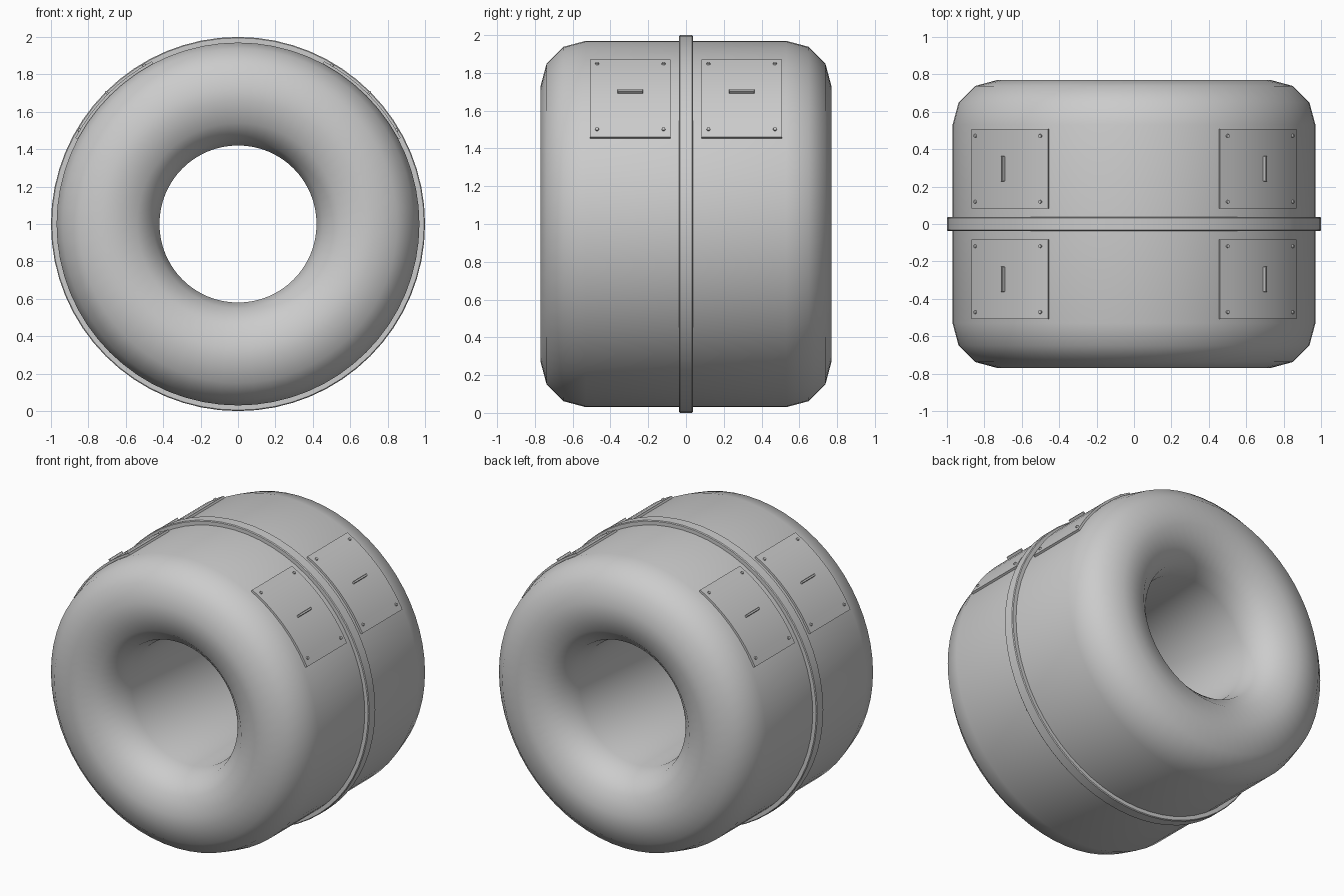
import bpy, bmesh
from math import sin, cos, pi, radians, tau
from mathutils import Matrix, Vector

cube = bpy.data.objects.get("Cube")
if cube:
    bpy.data.objects.remove(cube)

grey = bpy.data.materials.new("light grey metal")
grey.use_nodes = True
COLOUR = (0.6, 0.6, 0.6, 1)
grey.diffuse_color = COLOUR
grey.node_tree.nodes["Principled BSDF"].inputs["Base Color"].default_value = COLOUR

SEGMENTS = 64
OUTER, INNER, HALF, ROUND = 0.97, 0.42, 0.77, 0.24


def polar(r, angle, y):
    """Point at radius r around the horizontal drum axis."""
    return Vector((r * cos(angle), y, 1 + r * sin(angle)))


def finish(name, bm, sharp=None):
    bmesh.ops.recalc_face_normals(bm, faces=bm.faces)
    mesh = bpy.data.meshes.new(name)
    bm.to_mesh(mesh)
    bm.free()
    mesh.materials.append(grey)
    mesh.polygons.foreach_set("use_smooth", [True] * len(mesh.polygons))
    if sharp:
        mesh.set_sharp_from_angle(angle=radians(sharp))
    obj = bpy.data.objects.new(name, mesh)
    bpy.context.collection.objects.link(obj)
    return obj


def lathe(name, profile, sharp=None):
    """Revolve a closed (radius, y) profile around the drum axis."""
    bm = bmesh.new()
    rings = [[bm.verts.new(polar(r, tau * i / SEGMENTS, y)) for r, y in profile]
             for i in range(SEGMENTS)]
    n = len(profile)
    for i in range(SEGMENTS):
        a, b = rings[i], rings[(i + 1) % SEGMENTS]
        for j in range(n):
            k = (j + 1) % n
            bm.faces.new((a[j], a[k], b[k], b[j]))
    return finish(name, bm, sharp)


# Drum shell: rectangular section with four rounded corners
corners = [(OUTER - ROUND, HALF - ROUND, 0), (INNER + ROUND, HALF - ROUND, 90),
           (INNER + ROUND, ROUND - HALF, 180), (OUTER - ROUND, ROUND - HALF, 270)]
section = [(r + ROUND * cos(radians(start + step)), y + ROUND * sin(radians(start + step)))
           for r, y, start in corners for step in (0, 30, 60, 90)]
lathe("drum_shell", section)

# Raised central flange with softened edges
W, C = 0.037, 0.005
lathe("centre_flange", [(0.95, -W), (1 - C, -W), (1, C - W),
                        (1, W - C), (1 - C, W), (0.95, W)], 30)


def curved_plate(name, a0, a1, y0, y1, r0, r1, steps=8):
    bm = bmesh.new()
    rows = []
    for i in range(steps + 1):
        a = a0 + (a1 - a0) * i / steps
        rows.append([bm.verts.new(polar(r, a, y))
                     for r, y in ((r0, y0), (r1, y0), (r1, y1), (r0, y1))])
    for a, b in zip(rows, rows[1:]):
        for j in range(4):
            k = (j + 1) % 4
            bm.faces.new((a[j], a[k], b[k], b[j]))
    bm.faces.new(rows[0])
    bm.faces.new(rows[-1])
    return finish(name, bm, 30)


def outward(angle, r, y):
    """Frame whose z axis points away from the drum axis."""
    return Matrix.Translation(polar(r, angle, y)) @ Matrix.Rotation(pi / 2 - angle, 4, 'Y')


# Four access panels, each with a grip and corner screws
for side, mid in (("left", radians(45)), ("right", radians(135))):
    for end, sign in (("back", 1), ("front", -1)):
        tag = f"{end}_{side}"
        yc = sign * 0.295
        half_angle = radians(17.1)
        curved_plate("panel_" + tag, mid - half_angle, mid + half_angle,
                     yc - 0.212, yc + 0.212, 0.96, 0.984)

        bm = bmesh.new()
        bmesh.ops.create_cube(bm, size=1, matrix=outward(mid, 0.988, yc)
                              @ Matrix.Diagonal((0.014, 0.135, 0.028, 1)))
        bmesh.ops.bevel(bm, geom=bm.edges[:], offset=0.002, segments=1, affect='EDGES')
        finish("grip_" + tag, bm, 30)

        bm = bmesh.new()
        for da in (-1, 1):
            for dy in (-1, 1):
                bmesh.ops.create_cone(
                    bm, cap_ends=True, segments=12, radius1=0.011, radius2=0.009,
                    depth=0.022, matrix=outward(mid + da * radians(14.4), 0.981, yc + dy * 0.176))
        finish("screws_" + tag, bm, 30)
